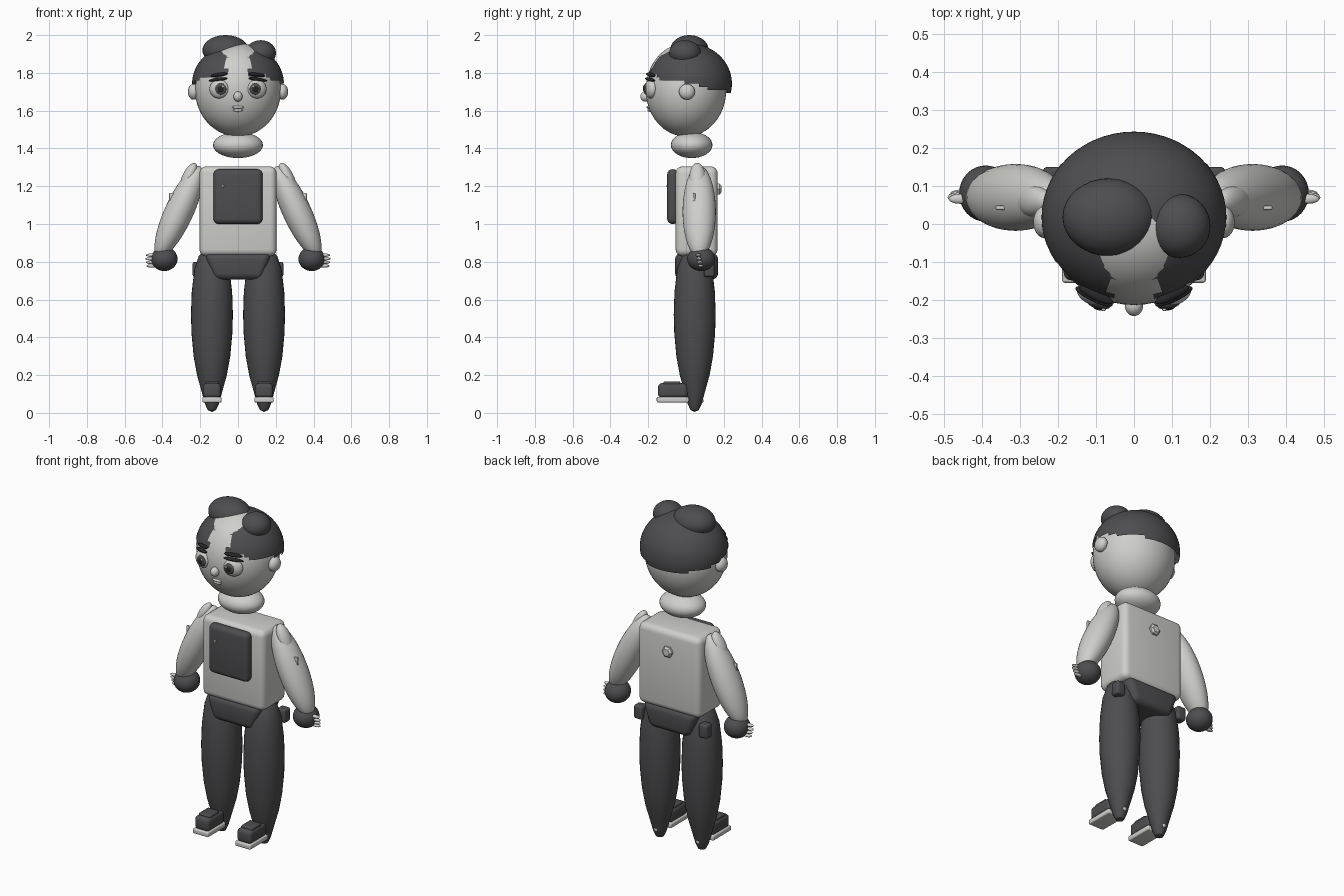
import bpy, bmesh, math
from mathutils import Vector

if "Cube" in bpy.data.objects:
    bpy.data.objects.remove(bpy.data.objects["Cube"])


def material(name, rgb):
    m = bpy.data.materials.new(name)
    m.diffuse_color = (*rgb, 1)
    m.use_nodes = True
    m.node_tree.nodes["Principled BSDF"].inputs["Base Color"].default_value = m.diffuse_color
    return m


LIGHT = material("light_grey", (0.62, 0.62, 0.60))
DARK = material("charcoal", (0.075, 0.075, 0.08))
BLACK = material("near_black", (0.02, 0.02, 0.022))


def finish(name, bm, mat, loc=(0, 0, 0), rot=(0, 0, 0)):
    me = bpy.data.meshes.new(name)
    bm.to_mesh(me)
    bm.free()
    me.materials.append(mat)
    ob = bpy.data.objects.new(name, me)
    ob.location, ob.rotation_euler = loc, rot
    bpy.context.collection.objects.link(ob)
    bpy.ops.object.select_all(action='DESELECT')
    ob.select_set(True)
    bpy.context.view_layer.objects.active = ob
    bpy.ops.object.shade_smooth_by_angle(angle=math.radians(40))
    return ob


def ball(name, mat, loc, radii, rot=(0, 0, 0), seg=32, rings=20):
    bm = bmesh.new()
    bmesh.ops.create_uvsphere(bm, u_segments=seg, v_segments=rings, radius=1)
    bmesh.ops.scale(bm, vec=radii, verts=bm.verts)
    return finish(name, bm, mat, loc, rot)


def block(name, mat, lo, hi, bevel, taper=1.0, segments=4):
    lo, hi = Vector(lo), Vector(hi)
    size = hi - lo
    bm = bmesh.new()
    bmesh.ops.create_cube(bm, size=1)
    bmesh.ops.scale(bm, vec=size, verts=bm.verts)
    for v in bm.verts:
        if v.co.z < 0:
            v.co.x *= taper
    bmesh.ops.bevel(bm, geom=bm.edges[:], offset=bevel, segments=segments,
                    profile=0.5, affect='EDGES')
    return finish(name, bm, mat, (lo + hi) / 2)


def lathe(name, mat, profile, loc, n=32):
    bm = bmesh.new()
    vs = [bm.verts.new((r, 0, z)) for r, z in profile]
    edges = [bm.edges.new(p) for p in zip(vs, vs[1:])]
    bmesh.ops.spin(bm, geom=vs + edges, axis=(0, 0, 1), cent=(0, 0, 0),
                   angle=2 * math.pi, steps=n)
    bmesh.ops.remove_doubles(bm, verts=bm.verts, dist=1e-4)
    bmesh.ops.recalc_face_normals(bm, faces=bm.faces)
    return finish(name, bm, mat, loc)


# Head, neck and face
HEAD = Vector((0, 0, 1.71))
HR = Vector((0.227, 0.213, 0.247))


def face_y(x, z):
    """Front surface of the head at x, z."""
    return -HR.y * math.sqrt(max(0, 1 - (x / HR.x) ** 2 - ((z - HEAD.z) / HR.z) ** 2))


ball("head", LIGHT, HEAD, HR, seg=48, rings=32)
ball("neck", LIGHT, (0, 0.03, 1.418), (0.132, 0.11, 0.069))
ball("nose", LIGHT, (0, -0.215, 1.675), (0.024, 0.027, 0.027))
for z, w in ((1.618, 0.032), (1.602, 0.026)):
    ball("lip", LIGHT, (0, face_y(0, z), z), (w, 0.012, 0.008), seg=16, rings=10)

# Hair cap: open at the parting in front, with a sloping ragged hem
bm = bmesh.new()
bmesh.ops.create_uvsphere(bm, u_segments=56, v_segments=40, radius=1)
bmesh.ops.scale(bm, vec=(0.243, 0.225, 0.212), verts=bm.verts)
bmesh.ops.translate(bm, vec=(0, 0.018, 1.743), verts=bm.verts)
cut = []
for f in bm.faces:
    c = f.calc_center_median()
    hem = 1.745 - 0.22 * c.y + 0.006 * math.sin(c.x * 60)
    part = 0.062 + 0.018 * math.sin((c.z - 1.83) * 70)
    if c.z < hem or (c.y < -0.07 and abs(c.x) < part):
        cut.append(f)
bmesh.ops.delete(bm, geom=cut, context='FACES')
finish("hair_cap", bm, DARK)
ball("large_bun", DARK, (-0.066, 0.018, 1.92), (0.122, 0.102, 0.08))
ball("small_bun", DARK, (0.12, -0.005, 1.905), (0.081, 0.084, 0.068))

# Torso, chest panel, back knob and hips
block("torso", LIGHT, (-0.204, -0.055, 0.83), (0.204, 0.167, 1.305), 0.035)
block("chest_panel", DARK, (-0.13, -0.1, 1.0), (0.13, -0.04, 1.29), 0.028)
ball("panel_dot", LIGHT, (-0.08, -0.1, 1.2), (0.006, 0.004, 0.006), seg=10, rings=6)
block("hips", DARK, (-0.178, -0.058, 0.705), (0.178, 0.17, 0.848), 0.035, taper=0.72)
lathe("back_knob", LIGHT, [(0, 0), (0.034, 0), (0.034, 0.012), (0.022, 0.022), (0, 0.022)],
      (0, 0.165, 1.185), n=6).rotation_euler = (-math.pi / 2, 0, 0)

LEG = [(0, 0.005), (0.022, 0.015), (0.036, 0.045), (0.046, 0.08), (0.058, 0.125),
       (0.079, 0.2), (0.097, 0.3), (0.108, 0.42), (0.111, 0.52), (0.107, 0.64),
       (0.093, 0.76), (0.07, 0.83), (0.035, 0.87), (0, 0.88)]

for s, side in ((-1, "left"), (1, "right")):
    # Ears, eyes and brows
    ball(side + "_ear", LIGHT, (s * 0.235, 0.005, 1.7), (0.03, 0.042, 0.042))
    ex, ez = s * 0.1, 1.715
    ball(side + "_eye", LIGHT, (ex, -0.186, ez), (0.053, 0.03, 0.05), (0, 0, s * 0.35))
    ball(side + "_iris", DARK, (s * 0.092, -0.211, ez), (0.031, 0.012, 0.031), (0, 0, s * 0.2))
    ball(side + "_pupil", BLACK, (s * 0.092, -0.218, ez), (0.017, 0.009, 0.017), (0, 0, s * 0.2))
    ball(side + "_eye_glint", LIGHT, (s * 0.08, -0.225, ez + 0.012), (0.006, 0.004, 0.006),
         seg=10, rings=6)
    for bx, bz, w, h in ((0.105, 1.765, 0.055, 0.009), (0.1, 1.79, 0.05, 0.01)):
        ball(side + "_brow", BLACK, (s * bx, face_y(bx, bz) - 0.008, bz), (w, 0.014, h),
             (0, s * 0.12, s * 0.45), seg=20, rings=10)

    # Arm, shoulder, sleeve tab, glove and fingers
    tilt = (0, -s * 0.43, 0)
    ball(side + "_arm", LIGHT, (s * 0.312, 0.07, 1.065), (0.076, 0.088, 0.265), tilt)
    ball(side + "_shoulder", LIGHT, (s * 0.262, 0.06, 1.245), (0.034, 0.042, 0.085), tilt)
    block(side + "_sleeve_tab", LIGHT, (s * 0.35 - 0.014, 0.037, 1.12),
          (s * 0.35 + 0.014, 0.049, 1.165), 0.004, segments=2)
    ball(side + "_glove", DARK, (s * 0.39, 0.08, 0.815), (0.07, 0.074, 0.064))
    for i in range(4):
        ball(side + "_finger", LIGHT, (s * (0.46 - 0.003 * abs(i - 1)), 0.066 + 0.004 * i,
                                       0.835 - 0.019 * i),
             (0.031, 0.013, 0.009), seg=12, rings=8)

    # Leg, hip pouch, shoe and heel stud
    lx = s * 0.138
    lathe(side + "_leg", DARK, LEG, (lx, 0.046, 0))
    block(side + "_pouch", DARK, (s * 0.212 - 0.028, 0.095, 0.72),
          (s * 0.212 + 0.028, 0.15, 0.8), 0.012)
    block(side + "_sole", LIGHT, (lx - 0.051, -0.155, 0.055), (lx + 0.051, 0.015, 0.085), 0.008)
    block(side + "_shoe", DARK, (lx - 0.047, -0.148, 0.08), (lx + 0.047, 0.01, 0.157), 0.02)
    block(side + "_shoe_tongue", DARK, (lx - 0.037, -0.12, 0.14), (lx + 0.037, -0.03, 0.167), 0.008)
    ball(side + "_heel_stud", LIGHT, (lx, 0.085, 0.065), (0.012, 0.008, 0.012), seg=12, rings=8)
